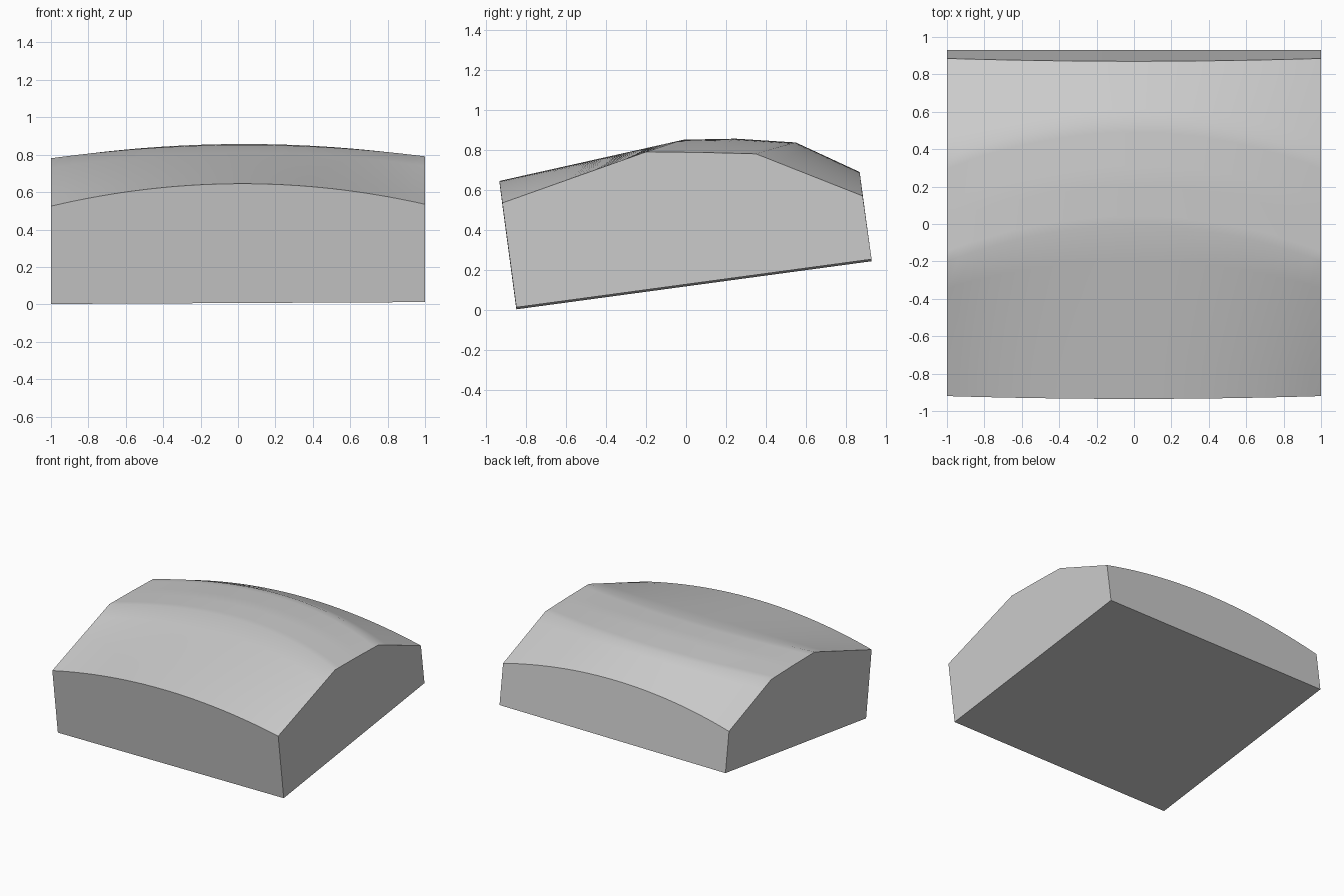
import bpy
import bmesh
from mathutils import Vector

if "Cube" in bpy.data.objects:
    bpy.data.objects.remove(bpy.data.objects["Cube"])

# Material
grey = bpy.data.materials.new("plain grey")
grey.use_nodes = True
colour = (0.6, 0.6, 0.6, 1)
grey.diffuse_color = colour
grey.node_tree.nodes["Principled BSDF"].inputs["Base Color"].default_value = colour

# Crown profiles (y, z) at the flanks and at the middle, front to back
FLANK = [(-0.92, 0.53), (-0.2, 0.786), (0.08, 0.783), (0.35, 0.776), (0.885, 0.565)]
MIDDLE = [(-0.935, 0.645), (-0.01, 0.852), (0.25, 0.857), (0.55, 0.838), (0.87, 0.69)]
BASE = [(0.93, 0.248), (-0.85, 0.007)]
COLUMNS, STEPS = 32, 5
ROLL = 0.005  # slight sideways lean


def section(x):
    """Closed cross-section at x: the arched crown, then the flat tilted base."""
    arch = 1 - x * x
    keys = [Vector(f).lerp(Vector(m), arch) for f, m in zip(FLANK, MIDDLE)]
    points = [a.lerp(b, i / STEPS) for a, b in zip(keys, keys[1:]) for i in range(STEPS)]
    points += [keys[-1]] + [Vector(p) for p in BASE]
    return [(x, p.x, p.y + ROLL * x) for p in points]


# Block body: bridge the sections and cap both flanks
bm = bmesh.new()
rings = [[bm.verts.new(p) for p in section(2 * i / COLUMNS - 1)] for i in range(COLUMNS + 1)]
for a, b in zip(rings, rings[1:]):
    for j in range(len(a)):
        k = (j + 1) % len(a)
        bm.faces.new((a[j], b[j], b[k], a[k]))
bm.faces.new(rings[0])
bm.faces.new(rings[-1][::-1])
bmesh.ops.recalc_face_normals(bm, faces=bm.faces)
mesh = bpy.data.meshes.new("arched_block")
bm.to_mesh(mesh)
bm.free()
mesh.materials.append(grey)
block = bpy.data.objects.new("arched_block", mesh)
bpy.context.collection.objects.link(block)

# Smooth crown with crisp borders
bpy.ops.object.select_all(action="DESELECT")
block.select_set(True)
bpy.context.view_layer.objects.active = block
bpy.ops.object.shade_smooth_by_angle(angle=0.6)
